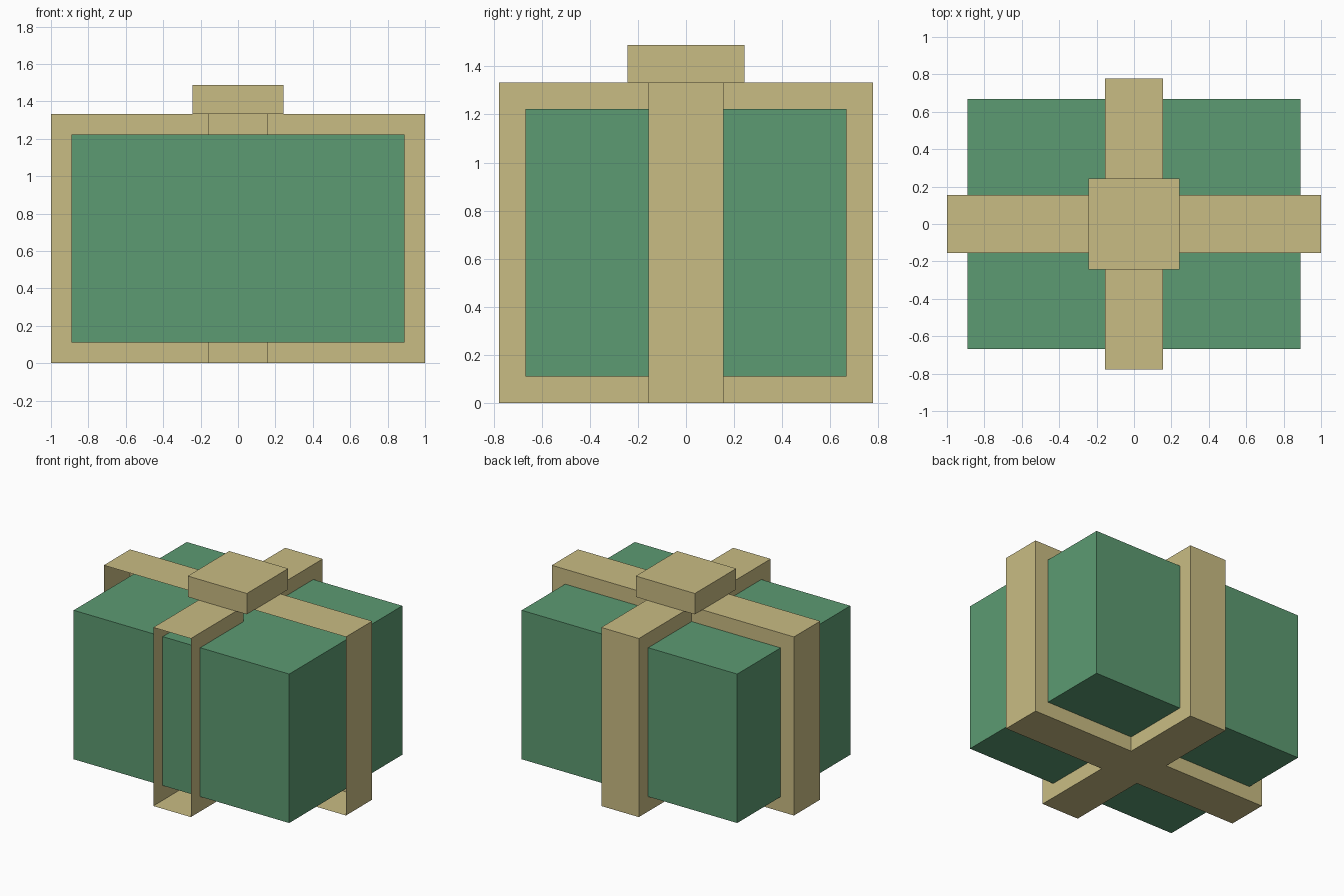
import bpy
import bmesh

default = bpy.data.objects.get("Cube")
if default:
    bpy.data.objects.remove(default, do_unlink=True)


def make_material(name, color):
    mat = bpy.data.materials.new(name)
    mat.use_nodes = True
    mat.diffuse_color = color
    mat.node_tree.nodes["Principled BSDF"].inputs["Base Color"].default_value = color
    return mat


def finish(name, bm, mat):
    mesh = bpy.data.meshes.new(name)
    bm.to_mesh(mesh)
    bm.free()
    mesh.materials.append(mat)
    obj = bpy.data.objects.new(name, mesh)
    bpy.context.collection.objects.link(obj)
    return obj


def extrude_outline(outline, z0, z1):
    """Closed prism from a flat outline."""
    bm = bmesh.new()
    base = bm.faces.new([bm.verts.new((x, y, z0)) for x, y in outline])
    result = bmesh.ops.extrude_face_region(bm, geom=[base], use_keep_orig=True)
    top = [v for v in result["geom"] if isinstance(v, bmesh.types.BMVert)]
    bmesh.ops.translate(bm, verts=top, vec=(0, 0, z1 - z0))
    bmesh.ops.recalc_face_normals(bm, faces=bm.faces[:])
    return bm


def rectangle(hx, hy):
    return [(-hx, -hy), (hx, -hy), (hx, hy), (-hx, hy)]


green = make_material("wrapping green", (0.107, 0.328, 0.168, 1))
gold = make_material("ribbon gold", (0.584, 0.503, 0.227, 1))

# Gift box
finish("gift_box", extrude_outline(rectangle(0.89, 0.667), 0.11, 1.222), green)

# Crossed ribbon: plus-shaped shell, open on its front-facing sides
w, ex, ey = 0.155, 1.0, 0.778
plus = [(-w, -ey), (w, -ey), (w, -w), (ex, -w), (ex, w), (w, w),
        (w, ey), (-w, ey), (-w, w), (-ex, w), (-ex, -w), (-w, -w)]
bm = extrude_outline(plus, 0, 1.333)
front_sides = [f for f in bm.faces if f.normal.y < -0.9]
bmesh.ops.delete(bm, geom=front_sides, context="FACES")
finish("ribbon", bm, gold)

# Knot on top
finish("ribbon_knot", extrude_outline(rectangle(0.244, 0.244), 1.333, 1.489), gold)
